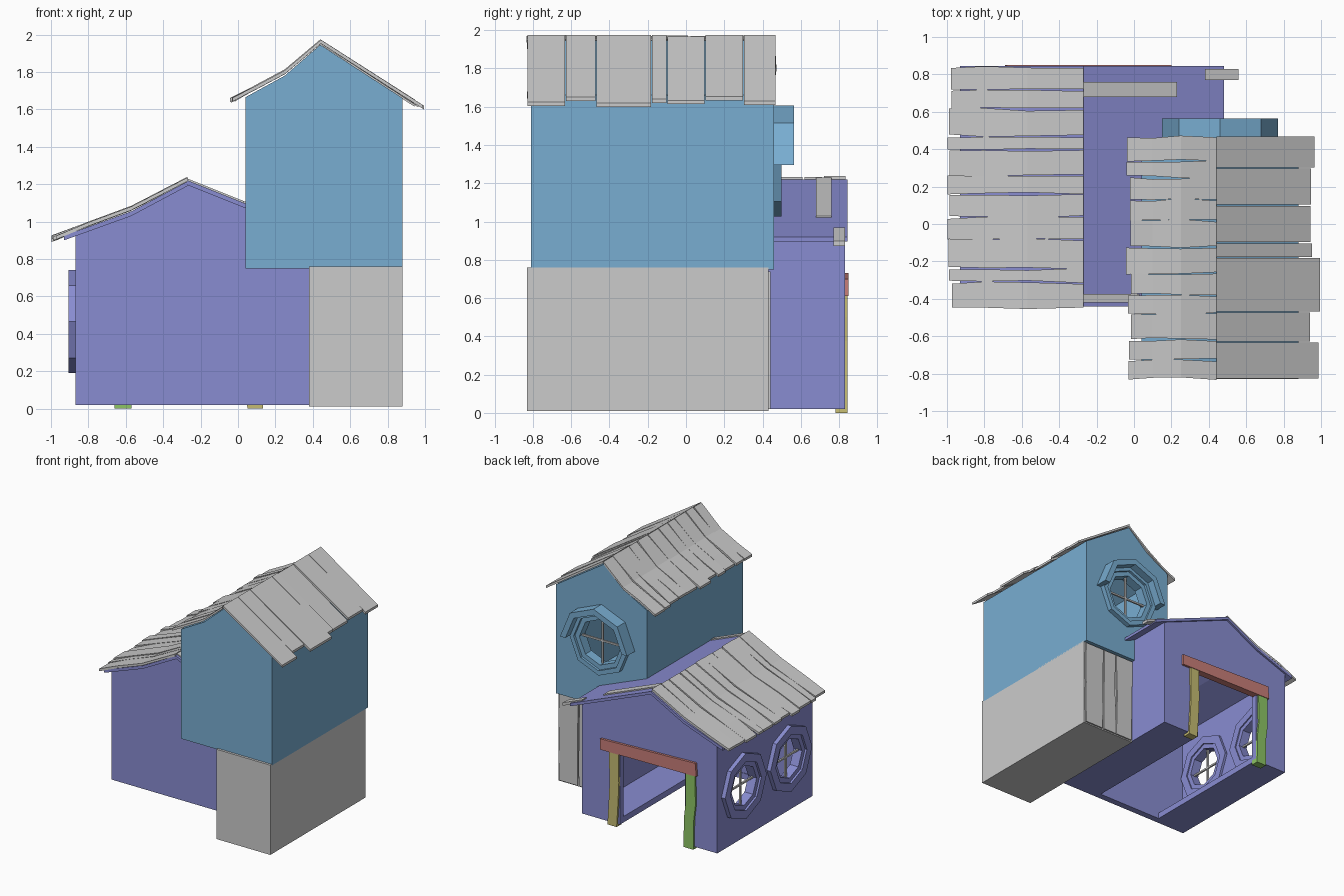
import bpy, bmesh, math, random
from mathutils import Vector

random.seed(4)
if "Cube" in bpy.data.objects:
    bpy.data.objects.remove(bpy.data.objects["Cube"])


def material(name, rgb):
    m = bpy.data.materials.new(name)
    m.use_nodes = True
    col = (*rgb, 1)
    m.diffuse_color = col
    m.node_tree.nodes["Principled BSDF"].inputs["Base Color"].default_value = col
    return m


GREY = material("light grey wood", (0.6, 0.6, 0.6))
PURPLE = material("purple wall", (0.25, 0.265, 0.64))
BLUE = material("blue wall", (0.19, 0.42, 0.64))
RED = material("red lintel", (0.58, 0.21, 0.19))
YELLOW = material("yellow post", (0.56, 0.5, 0.17))
GREEN = material("green post", (0.27, 0.56, 0.13))


def finish(name, bm, mat):
    bmesh.ops.recalc_face_normals(bm, faces=bm.faces)
    me = bpy.data.meshes.new(name)
    bm.to_mesh(me)
    bm.free()
    me.materials.append(mat)
    ob = bpy.data.objects.new(name, me)
    bpy.context.scene.collection.objects.link(ob)
    return ob


def loft(bm, loops, closed=False):
    """Skin equal-sized corner loops, capping both ends unless closed."""
    rows = [[bm.verts.new(p) for p in loop] for loop in loops]
    n = len(rows[0])
    pairs = list(zip(rows, rows[1:])) + ([(rows[-1], rows[0])] if closed else [])
    for a, b in pairs:
        for i in range(n):
            j = (i + 1) % n
            bm.faces.new((a[i], a[j], b[j], b[i]))
    if not closed:
        bm.faces.new(rows[0])
        bm.faces.new(rows[-1])


def prism(name, profile, y0, y1, mat):
    bm = bmesh.new()
    loft(bm, [[(x, y, z) for x, z in profile] for y in (y0, y1)])
    return finish(name, bm, mat)


def box(name, x0, x1, y0, y1, z0, z1, mat):
    return prism(name, [(x0, z0), (x1, z0), (x1, z1), (x0, z1)], y0, y1, mat)


def cut(ob, cutter):
    cutter.hide_render = True
    mod = ob.modifiers.new("cut", "BOOLEAN")
    mod.operation, mod.solver, mod.object = "DIFFERENCE", "EXACT", cutter
    bpy.context.view_layer.objects.active = ob
    bpy.ops.object.modifier_apply(modifier=mod.name)
    bpy.data.objects.remove(cutter)


def shell(name, profile, y0, y1, mat, t=0.05):
    """Hollow building body: a gabled prism with a smaller one taken out."""
    xs = [p[0] for p in profile]
    base = min(p[1] for p in profile)
    cx, half = (min(xs) + max(xs)) / 2, (max(xs) - min(xs)) / 2
    inner = [(cx + (x - cx) * (1 - t / half), z + (t if z == base else -t)) for x, z in profile]
    ob = prism(name, profile, y0, y1, mat)
    cut(ob, prism("cutter", inner, y0 + t, y1 - t, mat))
    return ob


# Octagonal windows, set in a wall by centre, sideways and outward directions
def ring(name, centre, side, out, r0, r1, d0, d1, mat, segments=8):
    bm = bmesh.new()
    up = Vector((0, 0, 1))
    loops = []
    for k in range(segments if segments == 8 else segments + 1):
        a = k * math.pi / 4
        ray = side * math.cos(a) + up * math.sin(a)
        loops.append([centre + ray * r + out * d
                      for r, d in ((r0, d0), (r1, d0), (r1, d1), (r0, d1))])
    loft(bm, loops, closed=segments == 8)
    return finish(name, bm, mat)


def window(name, wall, centre, side, out, hole, rim, depth, mat):
    centre, side, out = Vector(centre), Vector(side), Vector(out)
    bm = bmesh.new()
    loft(bm, [[centre + (side * math.cos(k * math.pi / 4)
                         + Vector((0, 0, math.sin(k * math.pi / 4)))) * (hole + 0.01) + out * d
               for k in range(8)] for d in (-0.1, 0.1)])
    cut(wall, finish("cutter", bm, mat))
    ring(name + "_frame", centre, side, out, hole + 0.04, rim, -0.07, depth, mat)
    ring(name + "_inner_frame", centre, side, out, hole, hole + 0.05, -0.06, depth * 0.5, mat)
    bm = bmesh.new()
    up, h = Vector((0, 0, 1)), 0.007
    for along, across in ((side, up), (up, side)):
        loft(bm, [[centre + along * s * hole + across * a * h + out * (b * h - 0.02)
                   for a, b in ((-1, -1), (1, -1), (1, 1), (-1, 1))] for s in (-1, 1)])
    finish(name + "_bars", bm, GREY)
    return centre, side, out


# Lower house with a wide doorway that runs through the floor
house = shell("house_walls", [(-0.87, 0.02), (0.38, 0.02), (0.38, 0.95), (-0.27, 1.2),
                              (-0.57, 1.04), (-0.87, 0.93)], -0.43, 0.83, PURPLE)
cut(house, box("cutter", -0.57, 0.03, -0.375, 0.95, -0.1, 0.63, PURPLE))
for label, y in (("rear", 0.5), ("fore", -0.1)):
    window("house_window_" + label, house, (-0.87, y, 0.465), (0, 1, 0), (-1, 0, 0),
           0.165, 0.275, 0.035, PURPLE)

# Tower on its grey base
box("tower_base", 0.38, 0.88, -0.83, 0.43, 0.01, 0.76, GREY)
tower = shell("tower_walls", [(0.04, 0.75), (0.88, 0.75), (0.88, 1.66), (0.44, 1.945),
                              (0.25, 1.78), (0.04, 1.665)], -0.81, 0.46, BLUE)
spot = window("tower_window", tower, (0.46, 0.46, 1.295), (1, 0, 0), (0, 1, 0),
              0.19, 0.27, 0.04, BLUE)
ring("tower_window_hood", *spot, 0.26, 0.31, -0.02, 0.105, BLUE, segments=4)


# Roof planks: strips following a path from ridge to eave
def strip(bm, path, y0, y1, thick, wobble=0.0, lift=0.0):
    loops = []
    for x, z in path:
        a, b = y0 + random.uniform(-wobble, wobble), y1 + random.uniform(-wobble, wobble)
        z += lift
        loops.append([(x, a, z), (x, b, z), (x, b, z + thick), (x, a, z + thick)])
    loft(bm, loops)


def planks(name, path, edges, reach, wobble):
    bm = bmesh.new()
    for y0, y1 in zip(edges, edges[1:]):
        p = list(path)
        (xa, za), (xb, zb) = p[-2:]
        f = 1 - random.uniform(0, reach) / abs(xb - xa)
        p[-1] = (xa + (xb - xa) * f, za + (zb - za) * f - random.uniform(0, 0.015))
        strip(bm, p, y0 + 0.003, y1 - 0.003, 0.02, wobble, random.uniform(0.002, 0.01))
    finish(name, bm, GREY)


def uneven(y0, y1, n):
    step = (y1 - y0) / n
    return [y0 + step * (i + (random.uniform(-0.25, 0.25) if 0 < i < n else 0))
            for i in range(n + 1)]


planks("tower_roof_planks_right", [(0.44, 1.945), (0.25, 1.785), (0.1, 1.705), (-0.045, 1.635)],
       uneven(-0.83, 0.47, 11), 0.03, 0.008)
planks("tower_roof_planks_left", [(0.44, 1.945), (1.0, 1.59)],
       [-0.83, -0.63, -0.47, -0.18, -0.1, 0.1, 0.3, 0.47], 0.06, 0.0)
planks("house_roof_planks_right", [(-0.27, 1.21), (-0.57, 1.055), (-0.8, 0.97), (-1.0, 0.9)],
       uneven(-0.45, 0.84, 11), 0.03, 0.008)

# Purple roof deck, with a few surviving planks on its bare slope
for side, path in (("right", [(-0.27, 1.19), (-0.57, 1.03), (-0.93, 0.9)]),
                   ("left", [(-0.27, 1.195), (0.48, 0.895)])):
    bm = bmesh.new()
    strip(bm, path, -0.44, 0.845, 0.025)
    finish("house_roof_deck_" + side, bm, PURPLE)
bm = bmesh.new()
for x0, x1, y0, y1 in ((-0.27, 0.23, 0.68, 0.76), (0.38, 0.56, 0.77, 0.83), (-0.27, 0.03, -0.42, -0.375)):
    strip(bm, [(x, 1.205 - (x + 0.27) * 0.4) for x in (x0, x1)], y0, y1, 0.025)
finish("loose_roof_planks", bm, GREY)

# Rough door surround at the back of the house
for name, x0, x1, mat in (("door_post_left", 0.04, 0.125, YELLOW), ("door_post_right", -0.67, -0.58, GREEN)):
    bm = bmesh.new()
    loops = []
    for i in range(6):
        s = random.uniform(-0.012, 0.012)
        loops.append([(x, y, i * 0.125) for x, y in
                      ((x0 + s, 0.78), (x1 + s, 0.78), (x1 + s, 0.845), (x0 + s, 0.845))])
    loft(bm, loops)
    finish(name, bm, mat)
prism("door_lintel", [(-0.69, 0.62), (0.2, 0.61), (0.2, 0.7), (-0.25, 0.715), (-0.68, 0.73)],
      0.79, 0.85, RED)

# Upright boards on the back of the tower base
bm = bmesh.new()
x = 0.385
for width in (0.17, 0.13, 0.19):
    loops = []
    for i in range(5):
        a = x + random.uniform(0, 0.012)
        b = x + width - random.uniform(0, 0.012)
        z = 0.02 + i * 0.18
        loops.append([(a, 0.425, z), (b, 0.425, z), (b, 0.442, z), (a, 0.442, z)])
    loft(bm, loops)
    x += width
finish("tower_base_boards", bm, GREY)
